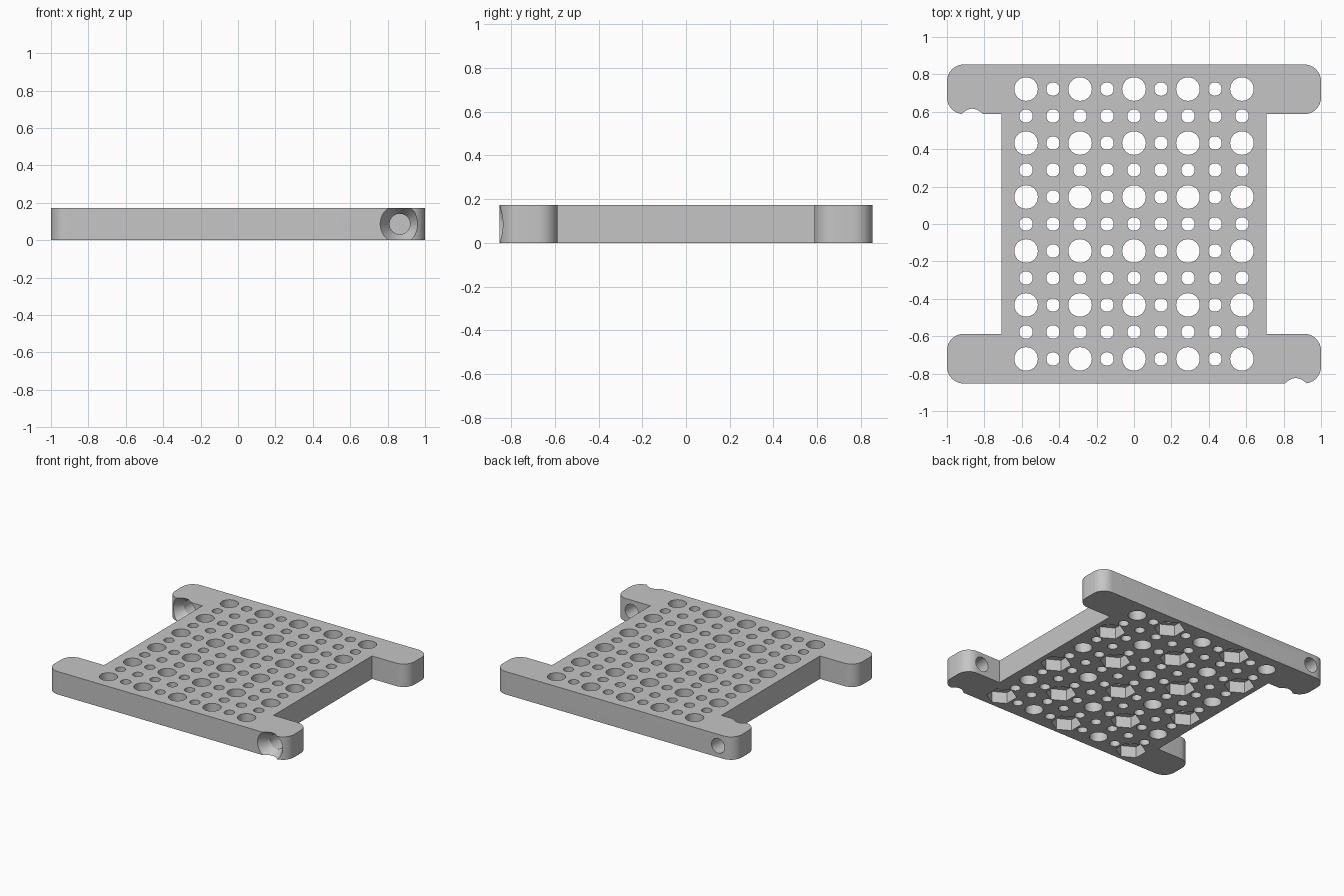
import bpy
import bmesh
from math import cos, sin, pi, radians
from mathutils import Matrix, Vector

cube = bpy.data.objects.get("Cube")
if cube:
    bpy.data.objects.remove(cube, do_unlink=True)

HEIGHT = 0.173      # plate thickness
MID = HEIGHT / 2
PITCH = 0.1443      # hole grid spacing
BODY_X = 0.708      # half width of the body
TAB_IN, TAB_OUT = 0.587, 0.853
CORNER = 0.09
SCREW_X = 0.865

gray = bpy.data.materials.new("plain gray")
gray.use_nodes = True
color = (0.56, 0.56, 0.56, 1)
gray.diffuse_color = color
gray.node_tree.nodes["Principled BSDF"].inputs["Base Color"].default_value = color


def make_object(name, bm):
    bmesh.ops.recalc_face_normals(bm, faces=bm.faces)
    mesh = bpy.data.meshes.new(name)
    bm.to_mesh(mesh)
    bm.free()
    mesh.materials.append(gray)
    obj = bpy.data.objects.new(name, mesh)
    bpy.context.collection.objects.link(obj)
    return obj


def add_cone(bm, center, r1, r2, depth, sides, turn=Matrix()):
    bmesh.ops.create_cone(bm, cap_ends=True, segments=sides, radius1=r1, radius2=r2,
                          depth=depth, matrix=Matrix.Translation(center) @ turn)


def quarter_outline():
    # body edge, inner corner, then the two rounded tab corners
    pts = [(BODY_X, TAB_IN)]
    for cy, start in ((TAB_IN + CORNER, -90), (TAB_OUT - CORNER, 0)):
        for i in range(9):
            a = radians(start + i * 90 / 8)
            pts.append((1 - CORNER + CORNER * cos(a), cy + CORNER * sin(a)))
    return pts


# Plate with four rounded tabs
quarter = quarter_outline()
half = quarter + [(-x, y) for x, y in reversed(quarter)]
outline = half + [(x, -y) for x, y in reversed(half)]
bm = bmesh.new()
base = bm.faces.new([bm.verts.new((x, y, 0)) for x, y in outline])
top = bmesh.ops.extrude_face_region(bm, geom=[base])
bmesh.ops.translate(bm, vec=(0, 0, HEIGHT),
                    verts=[v for v in top["geom"] if isinstance(v, bmesh.types.BMVert)])
plate = make_object("mounting_plate", bm)

# Grid of large and small holes, nut pockets under every other large hole
holes, pockets = bmesh.new(), bmesh.new()
for col in range(9):
    for row in range(11):
        x, y = (col - 4) * PITCH, (row - 5) * PITCH
        large = col % 2 == 0 and row % 2 == 0
        r = 0.063 if large else 0.036
        add_cone(holes, Vector((x, y, MID)), r, r, 0.4, 32 if large else 24)
        if large and (col + row) % 4 == 0:
            add_cone(pockets, Vector((x, y, 0)), 0.105, 0.105, 0.17, 6)

# Screw holes through two opposite tabs, countersunk on their front sides
screws, sinks = bmesh.new(), bmesh.new()
along_y = Matrix.Rotation(-pi / 2, 4, "X")
for x, y, face_y in ((SCREW_X, -0.72, -TAB_OUT), (-SCREW_X, 0.72, TAB_IN)):
    add_cone(screws, Vector((x, y, MID)), 0.055, 0.055, 0.32, 32, along_y)
    add_cone(sinks, Vector((x, face_y + 0.03, MID)), 0.1175, 0.055, 0.1, 40, along_y)

# Cut everything out of the plate
bpy.context.view_layer.objects.active = plate
plate.select_set(True)
for name, cutter_bm in (("nut_pocket_cutter", pockets), ("hole_cutter", holes),
                        ("countersink_cutter", sinks), ("screw_cutter", screws)):
    cutter = make_object(name, cutter_bm)
    cutter.hide_render = True
    mod = plate.modifiers.new(name, "BOOLEAN")
    mod.operation = "DIFFERENCE"
    mod.solver = "EXACT"
    mod.object = cutter
    bpy.ops.object.modifier_apply(modifier=mod.name)
    bpy.data.objects.remove(cutter, do_unlink=True)

bpy.ops.object.shade_smooth_by_angle(angle=radians(30))
